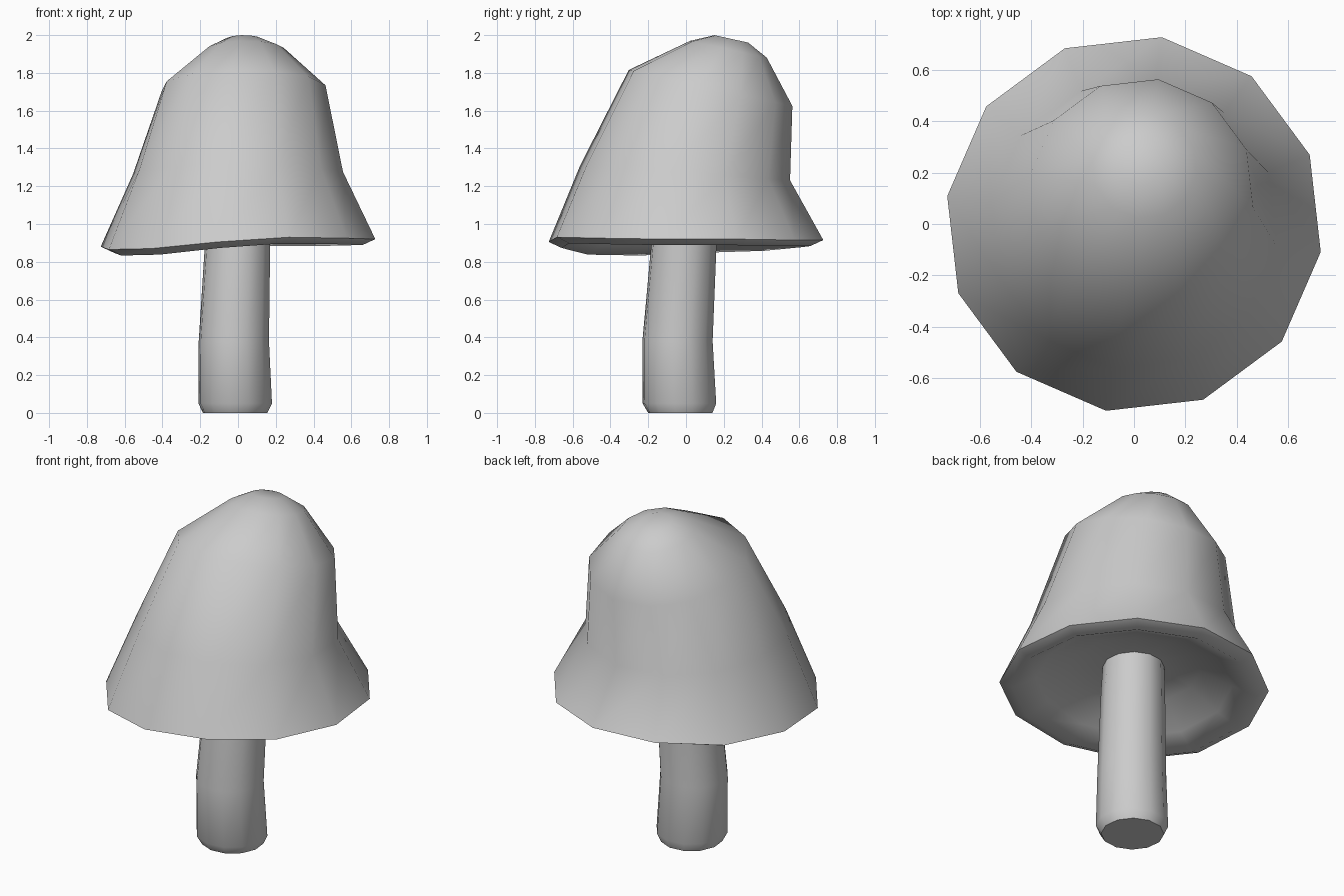
import bpy, bmesh, math

if "Cube" in bpy.data.objects:
    bpy.data.objects.remove(bpy.data.objects["Cube"])

SIDES = 12


def ring(cx, cy, z, r, slope_y=0.0, wobble=None):
    """One 12-sided cross-section, optionally tilted along y or with a wavy height."""
    pts = []
    for i in range(SIDES):
        a = math.radians(21.5 + 30 * i)
        dx, dy = r * math.cos(a), r * math.sin(a)
        dz = wobble[i] if wobble else 0.0
        pts.append((cx + dx, cy + dy, z + slope_y * dy + dz))
    return pts


def loft(name, rings, angle):
    """Skin a stack of rings, close both ends and shade."""
    bm = bmesh.new()
    loops = [[bm.verts.new(p) for p in r] for r in rings]
    for lo, hi in zip(loops, loops[1:]):
        for i in range(SIDES):
            j = (i + 1) % SIDES
            bm.faces.new((lo[i], lo[j], hi[j], hi[i]))
    bm.faces.new(loops[0][::-1])
    bm.faces.new(loops[-1])
    bmesh.ops.recalc_face_normals(bm, faces=bm.faces)
    me = bpy.data.meshes.new(name)
    bm.to_mesh(me)
    bm.free()
    ob = bpy.data.objects.new(name, me)
    bpy.context.collection.objects.link(ob)
    bpy.ops.object.select_all(action='DESELECT')
    ob.select_set(True)
    bpy.context.view_layer.objects.active = ob
    bpy.ops.object.shade_smooth_by_angle(angle=math.radians(angle))
    return ob


# Uneven height of the cap rim, counter-clockwise from the right side
wave = [.02, .015, .015, .01, -.01, -.02, -.035, -.03, .005, .03, .025, .02]

# Leaning bell-shaped cap: hollow underside, lip, flare, tilted shoulder, crown
loft("mushroom_cap", [
    ring(0, 0, 1.03, 0.18),
    ring(0, 0, 1.01, 0.36),
    ring(0, 0, 0.93, 0.535, wobble=wave),
    ring(0, 0, 0.868, 0.665, wobble=wave),
    ring(0, 0, 0.90, 0.735, wobble=wave),
    ring(0, -0.005, 1.27, 0.562, -0.07),
    ring(0.03, 0.13, 1.72, 0.438, -0.22),
    ring(0.04, 0.225, 1.925, 0.205, -0.22),
    ring(0.03, 0.24, 1.98, 0.09, -0.22),
], 55)

# Slightly bent stem with a rounded foot
loft("mushroom_stem", [
    ring(-0.015, -0.03, 0.0, 0.172),
    ring(-0.015, -0.035, 0.05, 0.197),
    ring(-0.022, -0.045, 0.38, 0.188),
    ring(-0.003, -0.012, 0.88, 0.175),
    ring(0.003, 0.0, 1.035, 0.168),
], 40)
